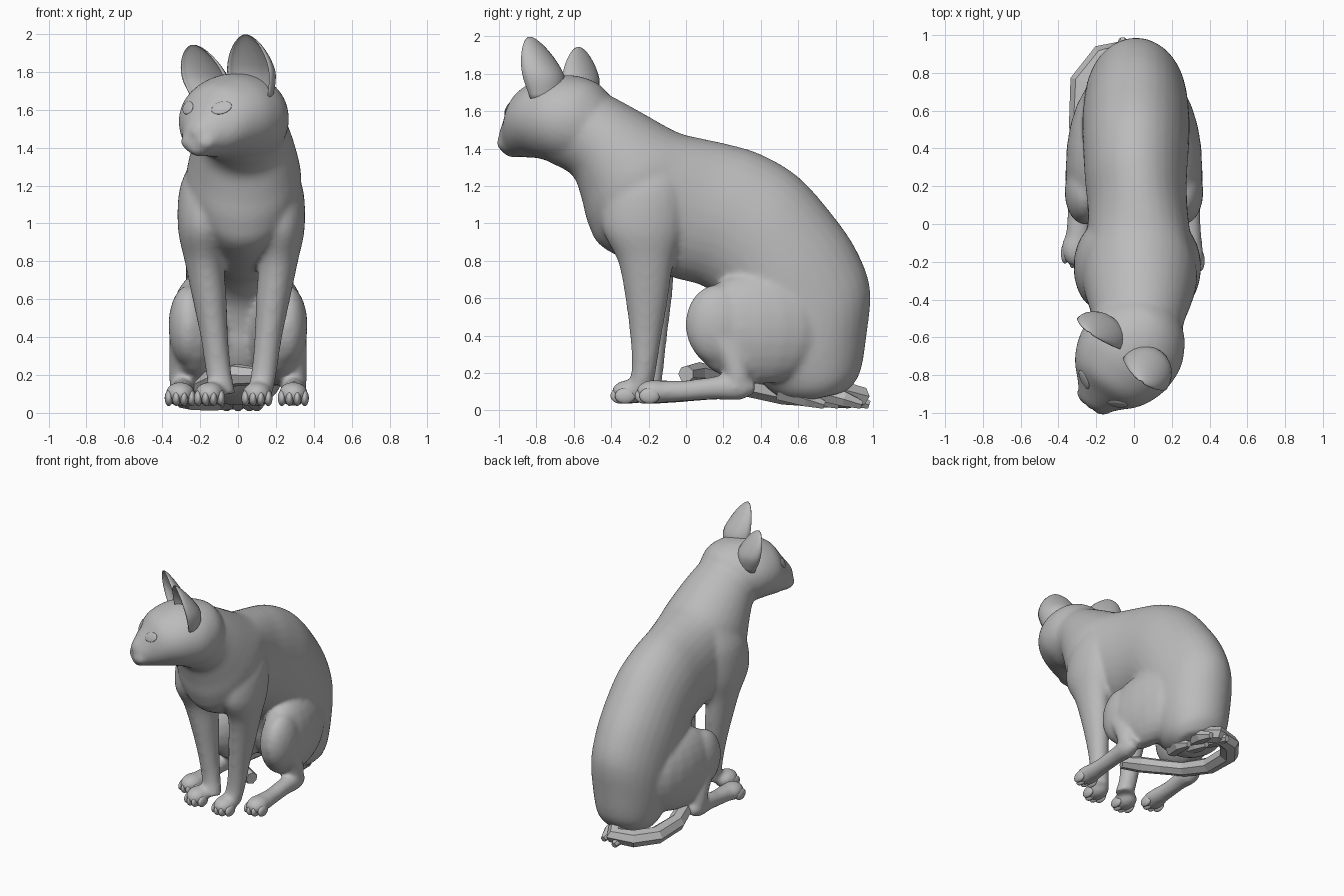
import bpy, bmesh, math
from mathutils import Vector, Matrix
from mathutils.bvhtree import BVHTree

if "Cube" in bpy.data.objects:
    bpy.data.objects.remove(bpy.data.objects["Cube"])

grey = bpy.data.materials.new("grey coat")
grey.diffuse_color = (0.5, 0.5, 0.5, 1)
grey.use_nodes = True
grey.node_tree.nodes["Principled BSDF"].inputs["Base Color"].default_value = grey.diffuse_color
Z = Vector((0, 0, 1))


def finish(name, bm, smooth=True):
    bmesh.ops.recalc_face_normals(bm, faces=bm.faces)
    me = bpy.data.meshes.new(name)
    bm.to_mesh(me)
    bm.free()
    ob = bpy.data.objects.new(name, me)
    bpy.context.collection.objects.link(ob)
    me.materials.append(grey)
    for p in me.polygons:
        p.use_smooth = smooth
    return ob


def refine(rows, k):
    """Catmull-Rom interpolation of a list of number rows."""
    out = []
    for i in range(len(rows) - 1):
        a, b, c, d = (rows[max(0, min(len(rows) - 1, i + j))] for j in (-1, 0, 1, 2))
        for s in range(k):
            t = s / k
            out.append([q + 0.5 * t * (r - p + t * (2*p - 5*q + 4*r - w + t * (3*(q - r) + w - p)))
                        for p, q, r, w in zip(a, b, c, d)])
    return out + [rows[-1]]


def skin(name, rings, smooth=True):
    bm = bmesh.new()
    vs = [[bm.verts.new(p) for p in r] for r in rings]
    n = len(vs[0])
    for a, b in zip(vs, vs[1:]):
        for i in range(n):
            bm.faces.new((a[i], a[(i + 1) % n], b[(i + 1) % n], b[i]))
    bm.faces.new(vs[0])
    bm.faces.new(vs[-1])
    return finish(name, bm, smooth)


def ellipse(c, u, v, n):
    return [c + u * math.cos(2*math.pi*i/n) + v * math.sin(2*math.pi*i/n) for i in range(n)]


def trunk(name, rows):
    """Rows: top y, top z, bottom y, bottom z, half width, centre x."""
    rings = []
    for ty, tz, by, bz, w, x in refine(rows, 4):
        rings.append(ellipse(Vector((x, (ty+by)/2, (tz+bz)/2)), Vector((w, 0, 0)),
                             Vector((0, (ty-by)/2, (tz-bz)/2)), 32))
    return skin(name, rings)


def column(name, rows):
    """Rows: x, y, z, half width, half depth of level sections."""
    return skin(name, [ellipse(Vector(r[:3]), Vector((r[3], 0, 0)), Vector((0, r[4], 0)), 24)
                       for r in refine(rows, 4)])


def tube(name, rows, n=16, k=4, smooth=True):
    """Rows: x, y, z, half width, half height along a lying path."""
    rows = refine(rows, k)
    rings = []
    for i, r in enumerate(rows):
        t = Vector(rows[min(i+1, len(rows)-1)][:3]) - Vector(rows[max(i-1, 0)][:3])
        u = t.cross(Z).normalized()
        rings.append(ellipse(Vector(r[:3]), u * r[3], u.cross(t).normalized() * r[4], n))
    return skin(name, rings, smooth)


def ball(name, c, r, rot=None):
    bm = bmesh.new()
    bmesh.ops.create_uvsphere(bm, u_segments=20, v_segments=12, radius=1)
    m = Matrix.Translation(c) @ (rot.to_4x4() if rot else Matrix()) @ Matrix.Diagonal((*r, 1))
    bmesh.ops.transform(bm, matrix=m, verts=bm.verts)
    return finish(name, bm)


# Turned head frame: s to its side, t forward
YAW = math.radians(36)
SIDE = Vector((math.cos(YAW), -math.sin(YAW), 0))
FWD = Vector((-math.sin(YAW), -math.cos(YAW), 0))
HEAD = Vector((-0.01, -0.66, 0))
HROT = Matrix.Rotation(-YAW, 3, 'Z')


def face(s, t, z):
    return HEAD + SIDE * s + FWD * t + Z * z


# Torso from neck to rump
parts = [trunk("torso", [
    (-.62, 1.76, -.74, 1.33, .215, .02), (-.43, 1.695, -.61, 1.26, .24, .025),
    (-.25, 1.60, -.56, 1.14, .275, .03), (-.05, 1.49, -.52, .99, .305, .03),
    (.08, 1.455, -.43, .86, .285, .03), (.22, 1.425, -.10, .72, .265, .02),
    (.40, 1.37, .08, .67, .27, .01), (.60, 1.25, .20, .58, .28, .01),
    (.78, 1.05, .26, .45, .285, .01), (.91, .86, .28, .35, .28, .01),
    (.985, .65, .32, .25, .27, .01), (.965, .40, .40, .15, .25, .01),
    (.93, .20, .50, .07, .21, .01), (.86, .10, .60, .04, .15, .01)])]

# Head: sections t, z, half width, half height
head_rows = [(-.27, 1.54, .12, .13), (-.2, 1.55, .2, .2), (-.08, 1.555, .265, .235),
             (.05, 1.56, .275, .23), (.15, 1.555, .252, .207), (.235, 1.535, .205, .183),
             (.295, 1.495, .145, .138), (.345, 1.46, .1, .105), (.378, 1.45, .065, .075)]
parts.append(skin("head", [ellipse(face(0, t, z), SIDE * w, Z * h, 32)
                           for t, z, w, h in refine(head_rows, 4)]))
for s in (-1, 1):
    parts.append(ball("whisker_pad", face(.045*s, .33, 1.43), (.064, .06, .05), HROT))
parts.append(ball("chin", face(0, .32, 1.39), (.062, .06, .04), HROT))
parts.append(ball("nose", face(0, .365, 1.48), (.034, .028, .028), HROT))

# Front legs
for side, mid, dy in ((1, 0, 0), (-1, .035, .05)):
    rows = [(.17, -.17, 1.38, .08, .14), (.20, -.21, 1.2, .14, .215), (.218, -.23, .98, .135, .22),
            (.212, -.215, .80, .105, .15), (.185, -.21, .60, .09, .115),
            (.16, -.215, .40, .073, .085), (.138, -.225, .22, .068, .066), (.115, -.25, .10, .068, .07)]
    parts.append(column("front_leg", [(x*side + mid, y + dy*min(1, max(0, (1-z))), z, a, b)
                                      for x, y, z, a, b in rows]))

# Hind legs: thigh, knee, shin and long foot
for side, dy in ((1, 0), (-1, .04)):
    parts.append(ball("thigh", (.2*side, .39, .44), (.158, .385, .3), Matrix.Rotation(.1*side, 3, 'Z')))
    parts.append(ball("knee", (.26*side, .17, .46), (.108, .175, .215)))
    parts.append(column("shin", [(.27*side, .16, .42, .09, .11), (.29*side, .25, .28, .075, .085),
                                 (.3*side, .28, .16, .062, .065), (.3*side, .28, .09, .045, .05)]))
    parts.append(tube("hind_foot", [(.295*side, .37, .12, .03, .03), (.295*side, .29, .125, .065, .07),
                                    (.295*side, .15+dy/2, .12, .06, .062), (.295*side, 0+dy, .105, .06, .057),
                                    (.293*side, -.12+dy, .10, .07, .06), (.29*side, -.2+dy, .09, .065, .05)]))

# Paws
paws = ((.1, -.3), (-.15, -.28), (.292, -.17), (-.305, -.13))
for x, y in paws:
    parts.append(ball("paw", (x, y, .1), (.08, .1, .065)))

# Fuse the parts into one smooth body
bpy.ops.object.select_all(action='DESELECT')
for p in parts:
    p.select_set(True)
body = parts[0]
bpy.context.view_layer.objects.active = body
bpy.ops.object.join()
body.name = "body"
rm = body.modifiers.new("fuse", 'REMESH')
rm.mode, rm.voxel_size, rm.use_smooth_shade = 'VOXEL', .015, True
sm = body.modifiers.new("soften", 'SMOOTH')
sm.factor, sm.iterations = .5, 12
for m in ("fuse", "soften"):
    bpy.ops.object.modifier_apply(modifier=m)

# Eyes set on the face
bvh = BVHTree.FromObject(body, bpy.context.evaluated_depsgraph_get())
for s in (-1, 1):
    hit, nor, _, _ = bvh.ray_cast(face(.11*s, 1, 1.61), -FWD)
    q = nor.to_track_quat('Z', 'Y').to_matrix()
    ball("eye", hit, (.056, .036, .009), q @ Matrix.Rotation(.3*s, 3, 'Z'))

# Cupped ears, open to the front; rows: height, half width, depth
for tip, root, deep in ((Vector((.04, -.835, 1.997)), face(.125, .035, 1.66), 1),
                        (Vector((-.235, -.575, 1.943)), face(-.15, .015, 1.64), .75)):
    rings = []
    for h, w, d in refine([(0, .115, .11), (.35, .142, .14), (.6, .13, .11),
                           (.82, .092, .065), (.95, .048, .03), (1, .012, .01)], 3):
        c = root.lerp(tip, h)
        d *= deep
        arc = [math.pi * i / 12 for i in range(13)]
        back = [c + SIDE*w*math.cos(a) - FWD*d*math.sin(a) for a in arc]
        front = [c + SIDE*w*.93*math.cos(a) - FWD*(d*.6*math.sin(a) - .004) for a in reversed(arc)]
        rings.append(back + front)
    skin("ear", rings)

# Four toes on each paw
for x, y in paws:
    for i in range(4):
        k = i - 1.5
        ball("toe", (x + .04*k, y - .052 + .012*k*k, .078), (.022, .055, .042))

# Tail wrapped round the left side and tucked across to the front
tail = [(.03, .78, .12, .07, .06), (-.03, .92, .075, .07, .06), (-.16, .88, .07, .075, .06),
        (-.265, .75, .075, .075, .06), (-.28, .52, .09, .065, .06), (-.22, .31, .13, .06, .055),
        (-.13, .16, .18, .055, .055), (-.01, .06, .2, .055, .06), (.12, .0, .195, .045, .045)]
tube("tail", tail, n=7, k=1, smooth=False)

# Ragged fur under the rump
for x, y in ((-.06, .94), (.06, .9), (.0, .78), (.1, .7)):
    tube("rump_fur", [(x*.6, y - .2, .10, .05, .05), (x, y - .05, .06, .055, .045),
                      (x, y + .04, .03, .02, .025)], n=6, k=1, smooth=False)
